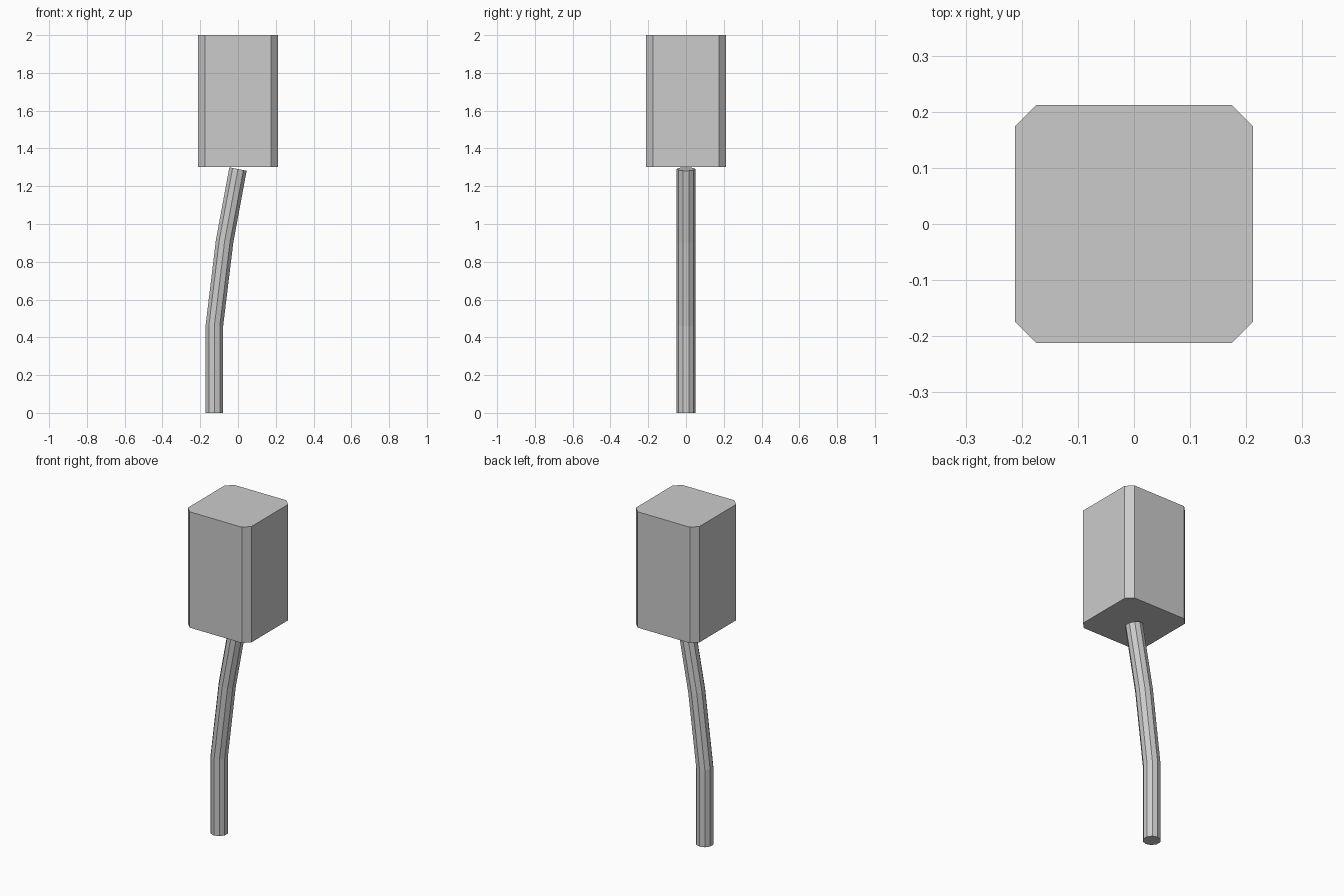
import bpy, bmesh, math
from mathutils import Matrix, Vector

old = bpy.data.objects.get("Cube")
if old:
    bpy.data.objects.remove(old, do_unlink=True)

# One plain grey for everything
grey = bpy.data.materials.new("light_grey")
grey.use_nodes = True
colour = (0.6, 0.6, 0.6, 1)
grey.diffuse_color = colour
grey.node_tree.nodes["Principled BSDF"].inputs["Base Color"].default_value = colour


def make_object(name, bm):
    bmesh.ops.recalc_face_normals(bm, faces=bm.faces)
    mesh = bpy.data.meshes.new(name)
    bm.to_mesh(mesh)
    bm.free()
    mesh.materials.append(grey)
    obj = bpy.data.objects.new(name, mesh)
    bpy.context.collection.objects.link(obj)
    return obj


# Trunk: ten-sided rings along a bent path, each tilted to suit the bend
SIDES, RADIUS = 10, 0.049
path = [(-0.125, 0.0, 0.0), (-0.125, 0.462, 0.02),
        (-0.071, 0.908, 0.15), (0.0, 1.291, 0.2)]  # x, z, tilt
bm = bmesh.new()
rings = []
for x, z, tilt in path:
    turn = Matrix.Rotation(tilt, 3, 'Y')
    ring = []
    for i in range(SIDES):
        a = math.tau * i / SIDES
        offset = Vector((math.sin(a), math.cos(a), 0)) * RADIUS
        ring.append(bm.verts.new(Vector((x, 0, z)) + turn @ offset))
    rings.append(ring)
for low, high in zip(rings, rings[1:]):
    for i in range(SIDES):
        j = (i + 1) % SIDES
        bm.faces.new((low[i], low[j], high[j], high[i]))
bm.faces.new(rings[0])
bm.faces.new(rings[-1])
make_object("trunk", bm)

# Crown: tall box with chamfered upright edges
HALF, BOTTOM, TOP, CHAMFER = 0.212, 1.302, 2.0, 0.038
bm = bmesh.new()
bmesh.ops.create_cube(bm, size=1)
bmesh.ops.scale(bm, vec=(2 * HALF, 2 * HALF, TOP - BOTTOM), verts=bm.verts)
bmesh.ops.translate(bm, vec=(0, 0, (TOP + BOTTOM) / 2), verts=bm.verts)
uprights = [e for e in bm.edges
            if abs(e.verts[0].co.z - e.verts[1].co.z) > 0.1]
bmesh.ops.bevel(bm, geom=uprights, offset=CHAMFER, offset_type='OFFSET',
                segments=1, affect='EDGES')
make_object("crown", bm)
